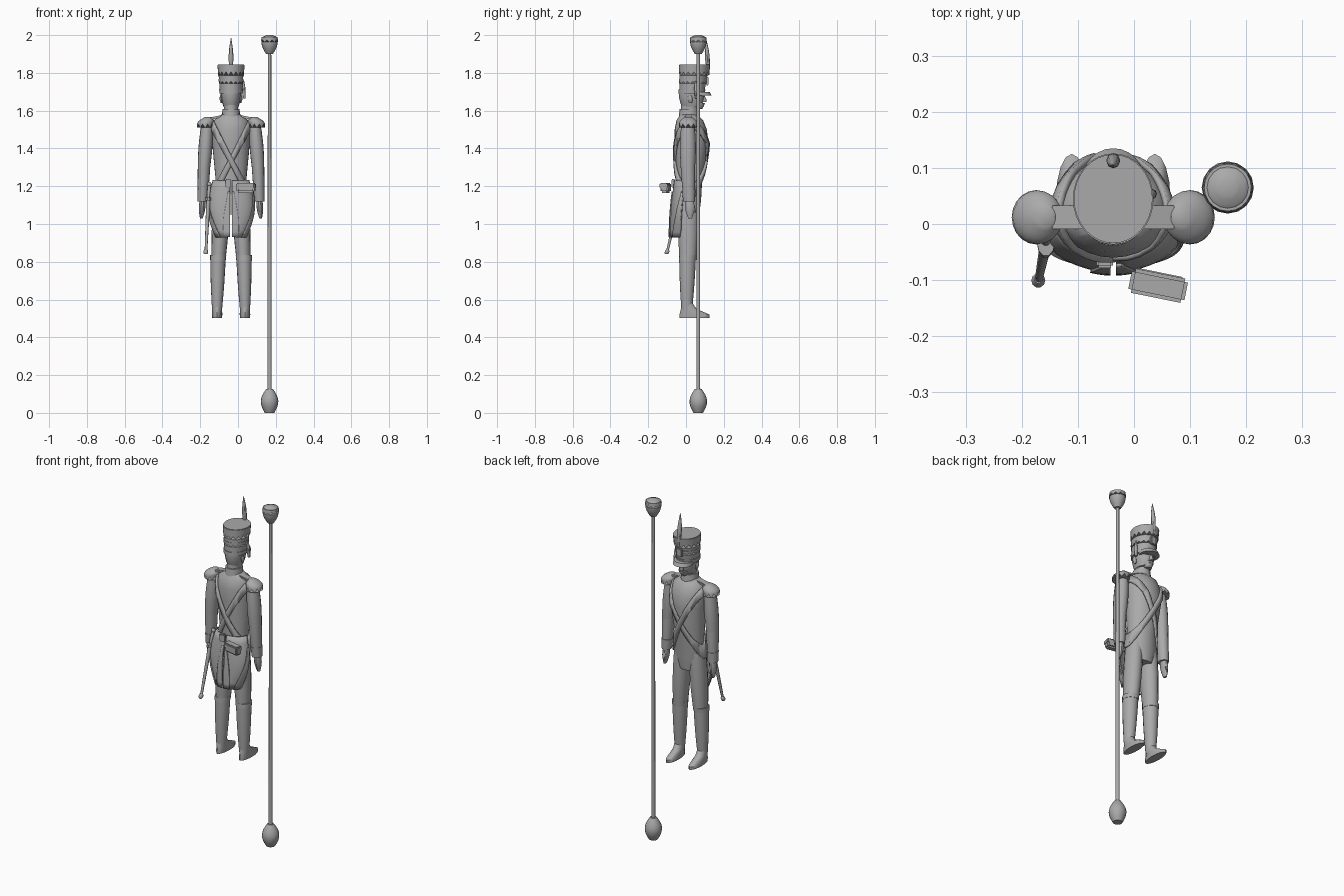
import bpy, bmesh
from math import sin, cos, pi
from mathutils import Vector, Matrix

default_cube = bpy.data.objects.get("Cube")
if default_cube:
    bpy.data.objects.remove(default_cube, do_unlink=True)

CENTRE = -.037          # x of the figure's middle line
BOTH_SIDES = (1, -1)
grey = bpy.data.materials.new("plain grey")
grey.use_nodes = True
colour = (.4, .4, .4, 1)
grey.diffuse_color = colour
grey.node_tree.nodes["Principled BSDF"].inputs["Base Color"].default_value = colour


def finish(name, bm, thickness=0):
    """Turn a bmesh into a smooth shaded object, optionally given thickness."""
    bmesh.ops.recalc_face_normals(bm, faces=bm.faces)
    mesh = bpy.data.meshes.new(name)
    bm.to_mesh(mesh)
    bm.free()
    mesh.materials.append(grey)
    obj = bpy.data.objects.new(name, mesh)
    bpy.context.collection.objects.link(obj)
    if thickness:
        solid = obj.modifiers.new("thickness", "SOLIDIFY")
        solid.thickness = thickness
        solid.offset = 1
    bpy.ops.object.select_all(action="DESELECT")
    obj.select_set(True)
    bpy.context.view_layer.objects.active = obj
    bpy.ops.object.shade_smooth_by_angle(angle=pi / 4)
    return obj


def bridge(bm, rows, closed):
    """Fill quads between neighbouring rows of vertices."""
    for low, high in zip(rows, rows[1:]):
        for i in range(len(low) if closed else len(low) - 1):
            j = (i + 1) % len(low)
            bm.faces.new((low[i], low[j], high[j], high[i]))


def loft(name, rings, side=1, sides=16, zigzag=0):
    """Skin stacked ellipses (x, y, z, x radius, y radius), with x measured from the
    middle line and mirrored by side; zigzag cuts teeth into the lowest ring."""
    bm = bmesh.new()
    rows = []
    for x, y, z, wide, deep in rings:
        row = []
        for i in range(sides):
            turn = 2 * pi * i / sides
            drop = zigzag * (i % 2) if not rows else 0
            row.append(bm.verts.new((CENTRE + side * (x + wide * cos(turn)),
                                     y + deep * sin(turn), z - drop)))
        rows.append(row)
    bridge(bm, rows, closed=True)
    bm.faces.new(rows[0])
    bm.faces.new(rows[-1])
    return finish(name, bm)


def limb(name, low, high, radius_low, radius_high, bulge=0, depth=1, **options):
    """Tapered oval shape between two points, swelling by bulge halfway."""
    low, high = Vector(low), Vector(high)
    steps = 8 if bulge else 1
    rings = []
    for i in range(steps + 1):
        t = i / steps
        radius = radius_low + (radius_high - radius_low) * t + bulge * sin(pi * t)
        rings.append((*low.lerp(high, t), radius, radius * depth))
    return loft(name, rings, **options)


def box(name, centre, size, turn=0, tilt=0):
    """Box with softened edges."""
    bm = bmesh.new()
    bmesh.ops.create_cube(bm, size=1)
    bmesh.ops.scale(bm, vec=size, verts=bm.verts)
    bmesh.ops.bevel(bm, geom=bm.edges[:], offset=min(size) / 5, segments=2, affect="EDGES")
    bm.transform(Matrix.Translation(centre) @ Matrix.Rotation(turn, 4, "Z") @ Matrix.Rotation(tilt, 4, "Y"))
    return finish(name, bm)


# Torso with padded chest: height, half width, back and front of each level
levels = [(1.05, .06, -.04, .07), (1.13, .09, -.05, .08), (1.22, .08, -.05, .085), (1.43, .1, -.06, .12),
          (1.5, .1, -.06, .11), (1.55, .09, -.05, .09), (1.58, .05, -.03, .06)]
torso = loft("torso", [(0, (back + front) / 2, z, wide, (front - back) / 2)
                       for z, wide, back, front in levels], sides=28)

# Two crossed shoulder belts cut from the torso surface by pairs of slanted planes
belt_crossing = Vector((CENTRE, 0, 1.335))
for side, name, thickness in ((1, "pouch_belt", .009), (-1, "sword_belt", .012)):
    bm = bmesh.new()
    bm.from_mesh(torso.data)
    across = Vector((-side * 2, 0, 1)).normalized()
    for way in BOTH_SIDES:
        edge_direction = across * way
        bmesh.ops.bisect_plane(bm, geom=bm.verts[:] + bm.edges[:] + bm.faces[:],
                               plane_co=belt_crossing + edge_direction * .014,
                               plane_no=edge_direction, clear_outer=True)
    finish(name, bm, thickness)

# Collar, head and face
limb("collar", (0, .016, 1.56), (0, .016, 1.61), .05, .045, depth=1.1)
limb("neck", (0, .016, 1.56), (0, .02, 1.65), .037, .037, depth=1.2)
limb("head", (0, .03, 1.62), (0, .03, 1.71), .04, .053, bulge=.004, depth=1.3)
limb("chin", (0, .07, 1.61), (0, .07, 1.64), .016, .03, bulge=.002)
limb("nose", (0, .095, 1.645), (0, .09, 1.68), .01, .005, bulge=.002, depth=1.5, sides=8)
box("mouth", (CENTRE, .09, 1.632), (.026, .016, .006))
for side in BOTH_SIDES:
    limb("ear", (.05, .025, 1.64), (.053, .02, 1.68), .004, .005, bulge=.004, depth=1.5, side=side, sides=8)
    box("eyebrow", (CENTRE + side * .02, .09, 1.678), (.02, .014, .006))

# Tall cap: every band follows the same flaring oval
cap_bottom, cap_top = Vector((0, .03, 1.69)), Vector((0, .045, 1.845))


def cap_part(name, start, stop, grow=0, **options):
    """Slice of the cap between two fractions of its height."""
    radii = [.058 + .012 * t + grow for t in (start, stop)]
    limb(name, cap_bottom.lerp(cap_top, start), cap_bottom.lerp(cap_top, stop),
         *radii, depth=1.13, sides=32, **options)


cap_part("cap", 0, 1)
cap_part("cap_lower_band", 0, .14, grow=.003)
cap_part("cap_upper_band", .75, .98, grow=.002, zigzag=.02)
cap_part("cap_cord", .42, .5, grow=.002, zigzag=.012)
limb("cap_peak", (0, .08, 1.68), (0, .07, 1.7), .055, .055, sides=24)
box("cap_badge", (CENTRE, .112, 1.757), (.035, .014, .045))
limb("plume", (0, .12, 1.79), (0, .105, 1.985), .004, .001, bulge=.01, sides=8)
limb("cord_tassel", (.07, .055, 1.665), (.066, .05, 1.76), .007, .003, bulge=.004, sides=8)

for side in BOTH_SIDES:
    # Arm, cuff and hand
    limb("upper_arm", (.143, .01, 1.3), (.125, .01, 1.55), .033, .028, bulge=.006, depth=1.15, side=side)
    limb("forearm", (.15, .016, 1.12), (.143, .01, 1.3), .025, .033, bulge=.001, depth=1.15, side=side)
    limb("cuff", (.15, .016, 1.12), (.147, .014, 1.18), .027, .031, depth=1.15, side=side)
    limb("hand", (.157, .022, 1.03), (.15, .018, 1.13), .007, .015, bulge=.006, depth=1.5, side=side, sides=10)
    limb("thumb", (.148, .048, 1.06), (.15, .034, 1.11), .005, .008, bulge=.001, side=side, sides=8)

    # Fringed shoulder piece and strap
    limb("epaulette", (.137, .012, 1.53), (.12, .012, 1.567), .044, .016, bulge=.008, depth=1.1,
         side=side, sides=20, zigzag=.02)
    box("epaulette_strap", (CENTRE + side * .085, .012, 1.563), (.085, .042, .012), tilt=side * .2)

    # Thigh, tall boot and shoe
    limb("thigh", (.066, .01, .81), (.047, .014, 1.16), .037, .043, bulge=.005, depth=1.2, side=side)
    limb("boot", (.074, .004, .54), (.069, .008, .82), .026, .041, bulge=.002, depth=1.08, side=side)
    limb("boot_cuff", (.069, .008, .81), (.068, .01, .835), .042, .043, depth=1.08, side=side)
    loft("shoe", [(.074, .045, .502, .026, .08), (.074, .045, .52, .028, .08),
                  (.074, .015, .55, .027, .042), (.074, .006, .58, .026, .029)], side=side)


# Coat tails: rounded panels whose turnbacks are raised pieces of the same cloth
def tail_point(side, t, across, lift):
    """Point on the tail, from hem to waist by t and from vent to hip by across."""
    turn = across * pi / 2
    outer = .07 + .02 * t + .035 * sin(pi * t)
    back = -.08 + .025 * t * t - lift
    x = .005 + (outer + lift - .005) * sin(turn)
    return CENTRE + side * x, back + .055 * (1 - cos(turn)), .93 + .3 * t


def tail_panel(name, side, vent_edge, hip_edge, top=1, lift=0):
    steps = 8
    bm = bmesh.new()
    rows = []
    for i in range(steps + 1):
        t = top * i / steps
        start, stop = vent_edge(t), hip_edge(t)
        rows.append([bm.verts.new(tail_point(side, t, start + (stop - start) * j / steps, lift))
                     for j in range(steps + 1)])
    bridge(bm, rows, closed=False)
    finish(name, bm, thickness=.007)


for side in BOTH_SIDES:
    tail_panel("coat_tail", side, lambda t: 0, lambda t: 1)
    tail_panel("outer_turnback", side, lambda t: .5 + .5 * t, lambda t: 1, top=.8, lift=.005)
    tail_panel("inner_turnback", side, lambda t: 0, lambda t: .3 * (1 - t), top=.8, lift=.005)

# Cartridge pouch on the back of the hip, and a small frog beside it
box("cartridge_pouch", (.043, -.107, 1.19), (.098, .042, .05), turn=-.2)
box("pouch_flap", (.043, -.11, 1.203), (.102, .044, .03), turn=-.2)
box("belt_frog", (CENTRE - .015, -.068, 1.215), (.03, .02, .045))

# Short sword in its scabbard, hung on one hip
sword = dict(side=-1, sides=10)
limb("scabbard", (.133, -.1, .85), (.12, -.035, 1.13), .007, .011, **sword)
limb("scabbard_tip", (.134, -.103, .84), (.133, -.098, .865), .009, .008, bulge=.004, **sword)
limb("sword_guard", (.12, -.035, 1.125), (.12, -.032, 1.14), .016, .016, depth=1.6, **sword)
limb("sword_grip", (.12, -.032, 1.14), (.115, -.012, 1.21), .007, .007, bulge=.002, **sword)
limb("sword_pommel", (.115, -.013, 1.2), (.115, -.01, 1.222), .007, .006, bulge=.005, **sword)


# Free-standing staff with bulbous ends
def staff_part(name, bottom, top, radius_low, radius_high, **options):
    x, y = .167 - CENTRE, .065
    limb(name, (x, y, bottom), (x, y, top), radius_low, radius_high, **options)


staff_part("staff_pole", .11, 1.92, .011, .009, sides=10)
staff_part("staff_foot", 0, .127, .025, .018, bulge=.025)
staff_part("staff_head", 1.9, 1.98, .018, .044, bulge=.008)
staff_part("staff_crown", 1.975, 1.99, .045, .042, sides=20, zigzag=.012)
staff_part("staff_cap", 1.98, 2, .042, .016, bulge=.008)
